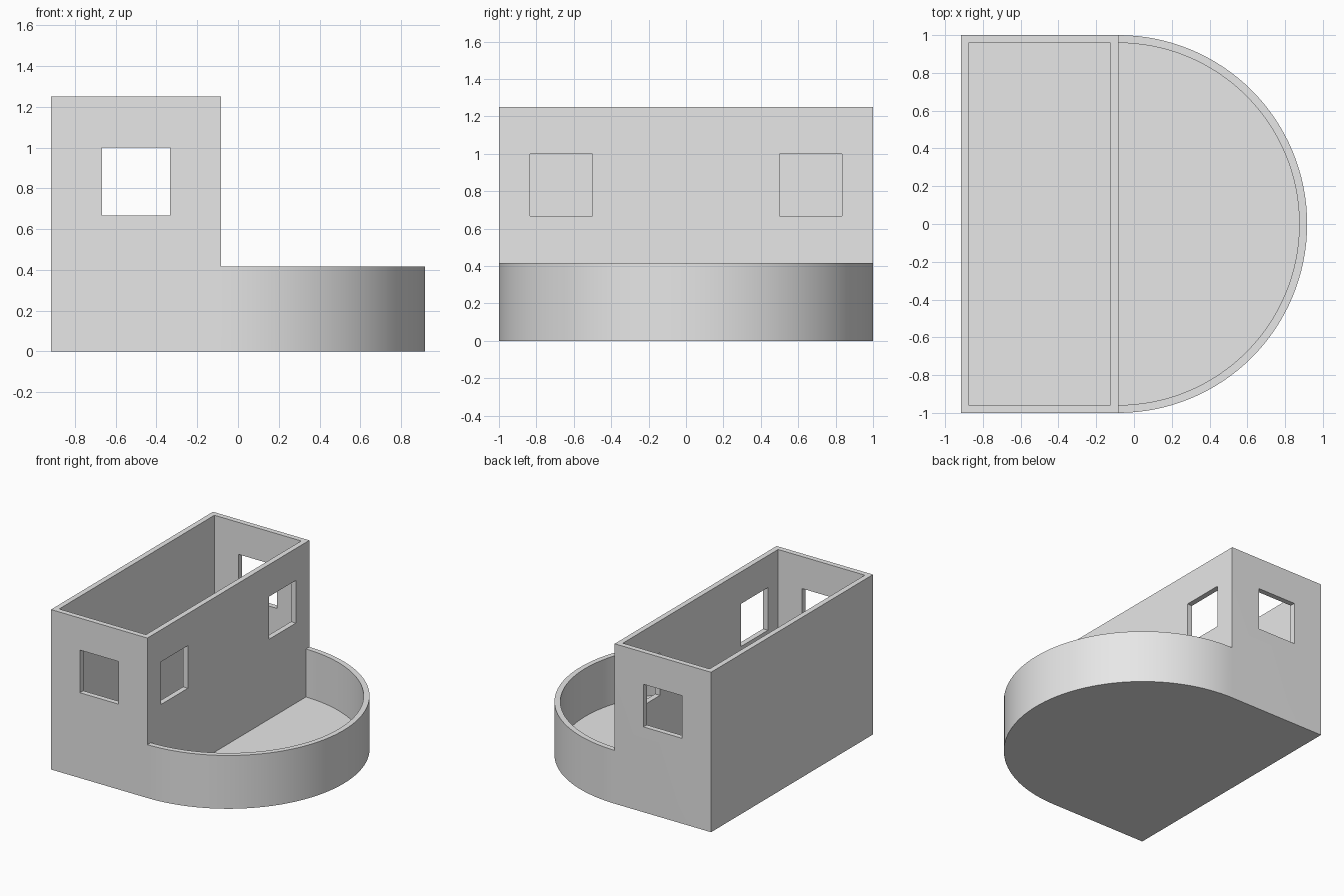
import bpy, bmesh, math

old = bpy.data.objects.get("Cube")
if old:
    bpy.data.objects.remove(old, do_unlink=True)

U = 1 / 12                      # module everything is laid out on
WALL = U / 2
BACK, PARTITION = -11 * U, -U   # outer x of the rear wall, outer x of the partition
HEIGHT, RAIL = 15 * U, 5 * U
SEGMENTS = 64

grey = bpy.data.materials.new("light grey")
grey.use_nodes = True
grey.diffuse_color = (0.8, 0.8, 0.8, 1)
grey.node_tree.nodes["Principled BSDF"].inputs["Base Color"].default_value = (0.8, 0.8, 0.8, 1)


def prism(name, outline, z0, z1):
    """Extrude a counter-clockwise xy outline from z0 to z1."""
    bm = bmesh.new()
    face = bm.faces.new([bm.verts.new((x, y, z0)) for x, y in outline])
    top = bmesh.ops.extrude_face_region(bm, geom=[face])["geom"]
    verts = [v for v in top if isinstance(v, bmesh.types.BMVert)]
    bmesh.ops.translate(bm, verts=verts, vec=(0, 0, z1 - z0))
    bmesh.ops.recalc_face_normals(bm, faces=bm.faces)
    mesh = bpy.data.meshes.new(name)
    bm.to_mesh(mesh)
    bm.free()
    mesh.materials.append(grey)
    ob = bpy.data.objects.new(name, mesh)
    bpy.context.collection.objects.link(ob)
    return ob


def rect(x0, x1, y0, y1):
    return [(x0, y0), (x1, y0), (x1, y1), (x0, y1)]


def half_round(radius):
    angles = [math.pi * (i / SEGMENTS - 0.5) for i in range(SEGMENTS + 1)]
    return [(PARTITION + radius * math.cos(a), radius * math.sin(a)) for a in angles]


# Solid body: straight rear block with a half-round front
body = prism("walled_building", [(BACK, 1), (BACK, -1)] + half_round(1), 0, HEIGHT)

inner = 1 - WALL
cutters = [
    # Space above the low curved wall
    prism("yard_clearance", rect(PARTITION, 2, -2, 2), RAIL, 2),
    # Open-topped room and yard, leaving a floor
    prism("room_cavity", rect(BACK + WALL, PARTITION - WALL, -inner, inner), WALL, 2),
    prism("yard_cavity", half_round(inner), WALL, 2),
    # Windows through both end walls
    prism("end_window", rect(-8 * U, -4 * U, -2, 2), 8 * U, 12 * U),
]
# Pair of windows through the partition
for side in (-1, 1):
    y0, y1 = sorted((side * 6 * U, side * 10 * U))
    cutters.append(prism("partition_window", rect(-3 * U, 0, y0, y1), 8 * U, 12 * U))

for cutter in cutters:
    cutter.hide_render = True
    cut = body.modifiers.new(cutter.name, "BOOLEAN")
    cut.operation = "DIFFERENCE"
    cut.solver = "EXACT"
    cut.object = cutter

bpy.ops.object.select_all(action="DESELECT")
bpy.context.view_layer.objects.active = body
body.select_set(True)
for name in [m.name for m in body.modifiers]:
    bpy.ops.object.modifier_apply(modifier=name)
for cutter in cutters:
    bpy.data.objects.remove(cutter, do_unlink=True)

bpy.ops.object.shade_smooth_by_angle(angle=math.radians(30))
